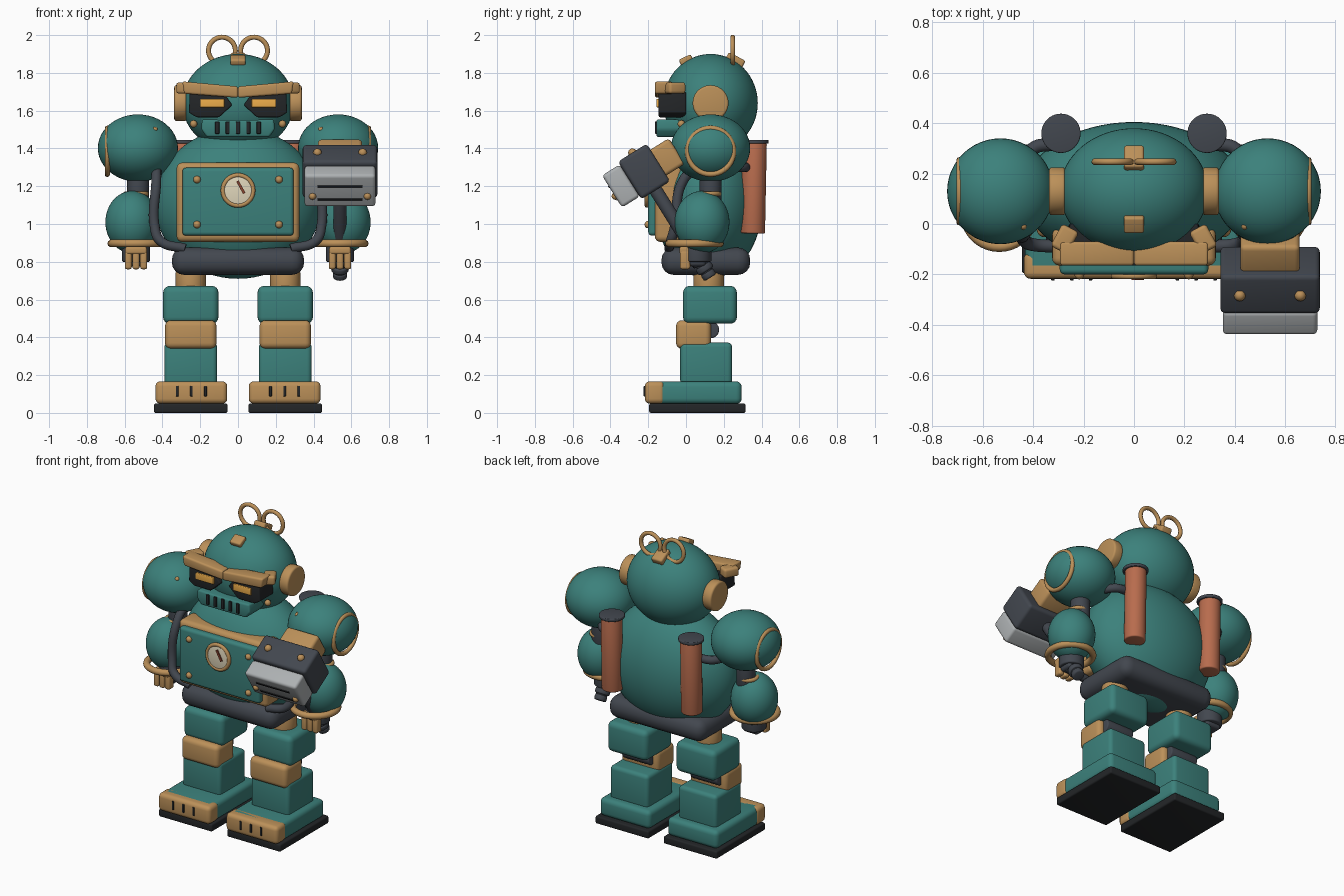
import bpy, bmesh, math
from mathutils import Matrix, Vector, Euler

if "Cube" in bpy.data.objects:
    bpy.data.objects.remove(bpy.data.objects["Cube"])

COLORS = dict(
    teal=(.045, .22, .2), gold=(.5, .28, .1), dark=(.055, .063, .078), black=(.017, .019, .021),
    copper=(.48, .15, .075), silver=(.42, .44, .45), cream=(.75, .68, .5), amber=(.85, .42, .07),
    rust=(.25, .06, .03))
MATS = {}
for key, rgb in COLORS.items():
    MATS[key] = bpy.data.materials.new(key)
    MATS[key].diffuse_color = (*rgb, 1)


def finish(bm, name, color, loc=(0, 0, 0), rot=(0, 0, 0)):
    bmesh.ops.recalc_face_normals(bm, faces=bm.faces[:])
    me = bpy.data.meshes.new(name)
    bm.to_mesh(me)
    bm.free()
    me.shade_smooth()
    me.set_sharp_from_angle(angle=math.radians(38))
    me.materials.append(MATS[color])
    ob = bpy.data.objects.new(name, me)
    ob.location, ob.rotation_euler = loc, rot
    bpy.context.collection.objects.link(ob)
    return ob


def bevel(bm, width, segs=4):
    if width:
        bmesh.ops.bevel(bm, geom=bm.edges[:], offset=width, segments=segs, profile=.5, affect='EDGES')


def box(name, color, loc, size, bev=.02, rot=(0, 0, 0)):
    bm = bmesh.new()
    bmesh.ops.create_cube(bm, size=1, matrix=Matrix.Diagonal((*size, 1)))
    bevel(bm, bev)
    return finish(bm, name, color, loc, rot)


def ball(name, color, loc, radii, segs=48):
    bm = bmesh.new()
    bmesh.ops.create_uvsphere(bm, u_segments=segs, v_segments=segs // 2, radius=1,
                              matrix=Matrix.Diagonal((*radii, 1)))
    return finish(bm, name, color, loc)


def rivet(name, loc, r=.02):
    return ball(name, 'gold', loc, (r, r, r), 12)


def cyl(name, color, loc, r, depth, rot=(0, 0, 0), bev=.008, r2=None):
    bm = bmesh.new()
    bmesh.ops.create_cone(bm, cap_ends=True, segments=40, radius1=r, radius2=r2 or r, depth=depth)
    rims = [e for e in bm.edges if abs(e.verts[0].co.z - e.verts[1].co.z) < 1e-5]
    if bev:
        bmesh.ops.bevel(bm, geom=rims, offset=bev, segments=3, profile=.5, affect='EDGES')
    return finish(bm, name, color, loc, rot)


def ring(name, color, loc, R, r, rot=(0, 0, 0)):
    bm = bmesh.new()
    n, m = 40, 10
    vs = [[bm.verts.new(((R + r * math.cos(b)) * math.cos(a), (R + r * math.cos(b)) * math.sin(a), r * math.sin(b)))
           for b in (2 * math.pi * j / m for j in range(m))] for a in (2 * math.pi * i / n for i in range(n))]
    for i in range(n):
        for j in range(m):
            k, l = (i + 1) % n, (j + 1) % m
            bm.faces.new((vs[i][j], vs[k][j], vs[k][l], vs[i][l]))
    return finish(bm, name, color, loc, rot)


def prism(name, color, pts, y0, y1, bev=.01):
    bm = bmesh.new()
    f = bm.faces.new([bm.verts.new((x, y0, z)) for x, z in pts])
    new = bmesh.ops.extrude_face_region(bm, geom=[f])['geom']
    bmesh.ops.translate(bm, vec=(0, y1 - y0, 0), verts=[v for v in new if isinstance(v, bmesh.types.BMVert)])
    bmesh.ops.recalc_face_normals(bm, faces=bm.faces[:])
    bevel(bm, bev, 3)
    return finish(bm, name, color)


def tube(name, color, pts, r):
    cu = bpy.data.curves.new(name, 'CURVE')
    cu.dimensions, cu.bevel_depth, cu.bevel_resolution, cu.use_fill_caps = '3D', r, 4, True
    sp = cu.splines.new('BEZIER')
    sp.bezier_points.add(len(pts) - 1)
    for b, p in zip(sp.bezier_points, pts):
        b.co, b.handle_left_type, b.handle_right_type = p, 'AUTO', 'AUTO'
    cu.materials.append(MATS[color])
    ob = bpy.data.objects.new(name, cu)
    bpy.context.collection.objects.link(ob)


SIDE = (0, math.pi / 2, 0)
FRONT = (math.pi / 2, 0, 0)

# body and belt
ball('torso', 'teal', (0, .12, 1.11), (.44, .285, .4), 64)
box('belt', 'dark', (0, .105, .803), (.70, .47, .145), .065)

# chest panel with gauge
box('chest_frame', 'gold', (0, -.09, 1.115), (.65, .15, .42), .03)
box('chest_panel', 'teal', (0, -.14, 1.118), (.59, .12, .36), .02)
for x in (-.217, .217):
    for z in (1.235, .997):
        rivet('panel_rivet', (x, -.2, z))
cyl('gauge_face', 'cream', (0, -.2, 1.178), .078, .03, FRONT)
ring('gauge_rim', 'gold', (0, -.207, 1.178), .08, .012, FRONT)
box('gauge_needle', 'rust', (.015, -.218, 1.195), (.014, .01, .075), 0, (0, -.5, 0))

# head
ball('head', 'teal', (0, .13, 1.64), (.295, .25, .26), 64)
prism('mouth_guard', 'teal', [(-.19, 1.555), (-.06, 1.55), (.06, 1.55), (.19, 1.555), (.195, 1.50),
                              (.165, 1.46), (-.165, 1.46), (-.195, 1.50)], -.157, 0, .012)
for i in range(5):
    box('mouth_slot', 'black', ((i - 2) * .055, -.155, 1.51), (.022, .02, .065), .004)
box('forehead_block', 'gold', (0, 0, 1.868), (.08, .07, .035), .01, (.45, 0, 0))
box('crest_base', 'gold', (0, .26, 1.865), (.08, .1, .05), .012, (-.5, 0, 0))

for s in (-1, 1):
    # face and head fittings
    prism('brow', 'gold', [(0, 1.668), (s * .285, 1.69), (s * .295, 1.755), (0, 1.728)], -.165, -.07, .012)
    box('brow_end', 'gold', (s * .275, -.06, 1.72), (.075, .1, .06), .015, (0, 0, s * .5))
    prism('visor', 'black', [(s * .03, 1.63), (s * .07, 1.685), (s * .255, 1.70), (s * .26, 1.59),
                             (s * .22, 1.565), (s * .10, 1.565)], -.145, 0, .008)
    box('eye', 'amber', (s * .137, -.147, 1.64), (.13, .02, .045), .005)
    rivet('cheek_rivet', (s * .235, -.025, 1.53))
    cyl('ear_disc', 'gold', (s * .305, .13, 1.64), .095, .065, SIDE, .012)
    ring('crest_loop', 'gold', (s * .085, .247, 1.918), .071, .013, FRONT)

    # shoulder and arm
    ball('shoulder', 'teal', (s * .53, .13, 1.402), (.212, .21, .178))
    ring('shoulder_ring', 'gold', (s * .692, .13, 1.385), .122, .014, SIDE)
    for dx in (-.08, .08):
        rivet('shoulder_rivet', (s * .52 + dx, -.008, 1.50), .015)
    cyl('upper_arm', 'dark', (s * .53, .13, 1.2), .058, .18)
    ring('elbow_ring', 'gold', (s * .54, .12, 1.16), .055, .013)
    ball('forearm', 'teal', (s * .56, .085, 1.01), (.142, .145, .165))
    ring('cuff', 'gold', (s * .535, .045, .897), .135, .021)
    cyl('wrist', 'dark', (s * .54, .06, .86), .075, .12)
    box('palm', 'dark', (s * .54, .06, .815), (.11, .09, .08), .02)
    box('knuckles', 'gold', (s * .54, .0, .86), (.115, .07, .04), .012)
    for i in (-1, 0, 1):
        box('finger', 'gold', (s * .54 + i * .041, -.005, .81), (.037, .055, .1), .013)

    # hose and back tank
    tube('hose', 'dark', [(s * .3, .32, 1.3), (s * .41, .29, 1.3), (s * .43, .05, 1.29), (s * .433, -.02, 1.22),
                          (s * .44, -.06, .98), (s * .41, -.08, .91), (s * .28, -.09, .87)], .026)
    cyl('tank', 'copper', (s * .29, .358, 1.19), .065, .48, (-.02, 0, 0))
    cyl('tank_cap', 'dark', (s * .29, .36, 1.435), .078, .02, bev=.005)

    # leg and foot
    x = s * .25
    cyl('hip', 'gold', (x, .12, .69), .08, .12)
    box('thigh', 'teal', (x, .127, .572), (.293, .285, .2), .035)
    cyl('knee_joint', 'dark', (x, .13, .44), .045, .2, SIDE)
    box('knee', 'gold', (x, .04, .415), (.272, .185, .15), .03)
    box('shin', 'teal', (x, .107, .26), (.28, .275, .225), .025)
    box('foot', 'teal', (s * .247, .05, .107), (.37, .49, .12), .03)
    box('toe_cap', 'gold', (s * .247, -.165, .108), (.38, .105, .118), .026)
    box('sole', 'black', (s * .25, .06, .025), (.39, .51, .05), .01)
    for i in (-1, 0, 1):
        box('toe_slot', 'black', (s * .247 + i * .075, -.216, .115), (.014, .016, .055), .003)

# mallet held in one hand: local u runs back along the head, w up the handle
TILT = (math.radians(32), 0, 0)
ROT = Euler(TILT).to_matrix()


def at(x, u, w):
    return Vector((.54, -.222, 1.278)) + ROT @ Vector((x, u, w))


box('mallet_head', 'dark', at(0, 0, 0), (.395, .18, .235), .02, TILT)
box('mallet_face', 'silver', at(0, -.145, 0), (.375, .11, .2), .018, TILT)
box('mallet_back', 'gold', at(0, .14, 0), (.235, .13, .16), .02, TILT)
for s in (-1, 1):
    rivet('mallet_top_rivet', at(s * .12, 0, .117), .023)
    rivet('mallet_face_rivet', at(s * .145, -.198, -.03), .02)
for w in (-.05, .03):
    box('mallet_slot', 'black', at(0, -.2, w), (.24, .008, .012), 0, TILT)
cyl('mallet_handle', 'dark', at(0, .0, -.36), .035, .54, TILT, .005)
for w, r in ((-.56, .05), (-.605, .046), (-.645, .038)):
    cyl('handle_grip', 'dark', at(0, 0, w), r, .036, TILT, .01)

for m in bpy.data.materials:
    if m.users and not m.is_grease_pencil:
        m.use_nodes = True
        m.node_tree.nodes["Principled BSDF"].inputs["Base Color"].default_value = m.diffuse_color
